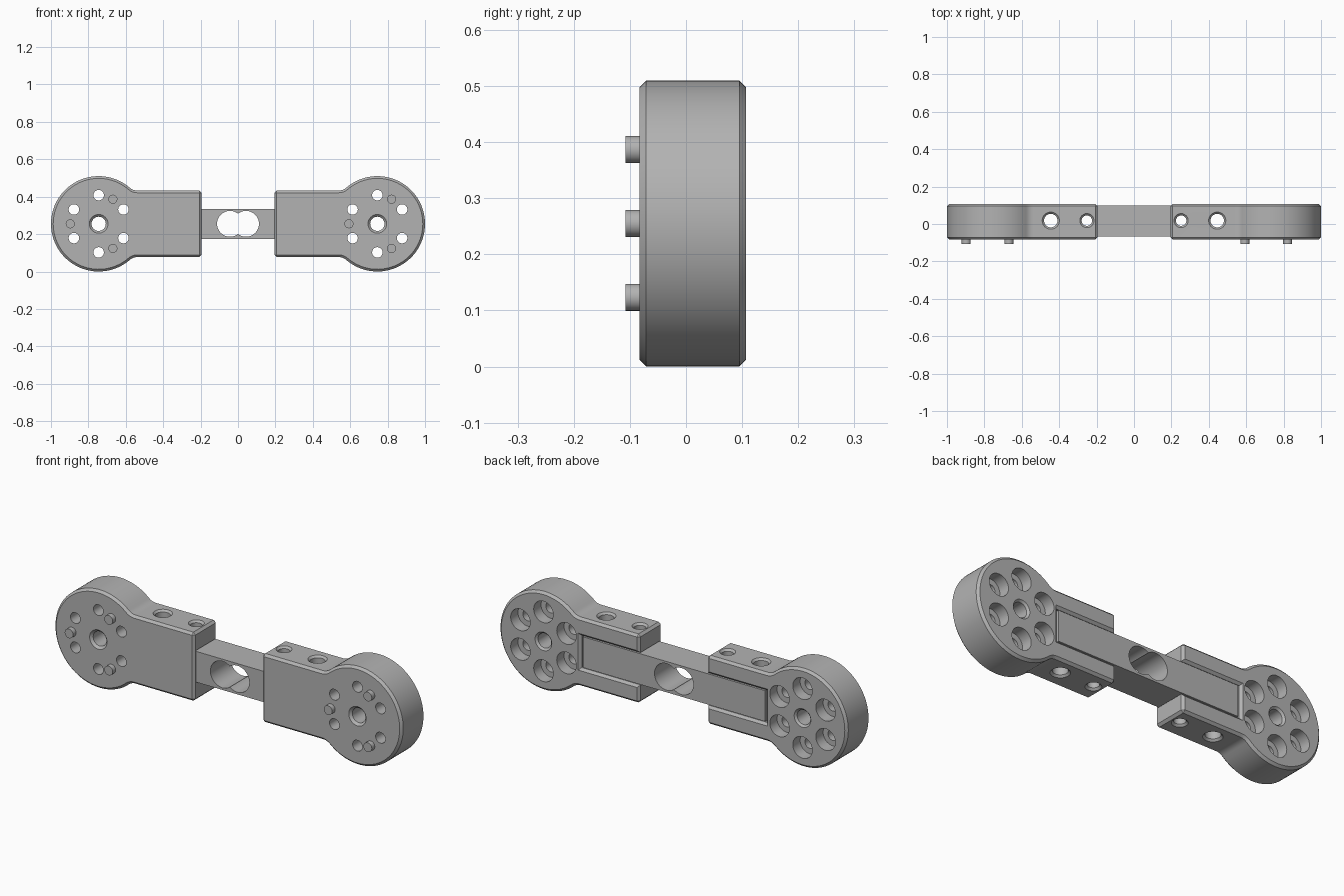
import bpy, bmesh
from math import sin, cos, pi, sqrt, atan2, radians
from mathutils import Vector

if "Cube" in bpy.data.objects:
    bpy.data.objects.remove(bpy.data.objects["Cube"], do_unlink=True)

grey = bpy.data.materials.new("plain_grey")
grey.use_nodes = True
grey.diffuse_color = (0.45, 0.45, 0.45, 1)
grey.node_tree.nodes["Principled BSDF"].inputs["Base Color"].default_value = (0.45, 0.45, 0.45, 1)

CX, CZ = 0.745, 0.255            # disc centre
R, HALF, FILLET = 0.255, 0.178, 0.06
FRONT, BACK = -0.083, 0.107
INNER = 0.195                    # inner end of each housing
FLOOR = -0.067                   # bottom of the bar slot
DRILL_Y = 0.018


def loft(bm, sections):
    """Closed solid through matching rings of points."""
    rings = [[bm.verts.new(p) for p in s] for s in sections]
    n = len(rings[0])
    for a, b in zip(rings, rings[1:]):
        for i in range(n):
            j = (i + 1) % n
            bm.faces.new((a[i], a[j], b[j], b[i]))
    bm.faces.new(rings[0])
    bm.faces.new(rings[-1][::-1])


def lathe(bm, centre, axis, profile, n=40):
    """Solid of revolution; profile holds (radius, position along axis)."""
    sections = []
    for r, t in profile:
        ring = []
        for i in range(n):
            a = 2 * pi * i / n
            off = (r * cos(a), t, r * sin(a)) if axis == "y" else (r * cos(a), r * sin(a), t)
            ring.append(Vector(centre) + Vector(off))
        sections.append(ring)
    loft(bm, sections)


def finish(bm, name):
    bmesh.ops.recalc_face_normals(bm, faces=bm.faces)
    mesh = bpy.data.meshes.new(name)
    bm.to_mesh(mesh)
    bm.free()
    mesh.materials.append(grey)
    ob = bpy.data.objects.new(name, mesh)
    bpy.context.collection.objects.link(ob)
    return ob


def activate(ob):
    bpy.ops.object.select_all(action="DESELECT")
    ob.select_set(True)
    bpy.context.view_layer.objects.active = ob


def cut(ob, bm):
    """Subtract a solid from an object and drop the cutter."""
    cutter = finish(bm, "cutter")
    cutter.hide_render = True
    mod = ob.modifiers.new("cut", "BOOLEAN")
    mod.operation, mod.solver, mod.object = "DIFFERENCE", "EXACT", cutter
    activate(ob)
    bpy.ops.object.modifier_apply(modifier=mod.name)
    bpy.data.objects.remove(cutter, do_unlink=True)


def smooth(ob):
    activate(ob)
    bpy.ops.object.shade_smooth_by_angle(angle=radians(30))


def chamfer(bm, size):
    edges = [e for e in bm.edges if e.calc_face_angle(0) > 0.6]
    bmesh.ops.bevel(bm, geom=edges, offset=size, segments=1, affect="EDGES")


def outline():
    """Disc with a filleted arm reaching toward -x, centred on the disc."""
    fx, fz = -sqrt((R + FILLET) ** 2 - (HALF + FILLET) ** 2), HALF + FILLET
    start = atan2(fz, fx)
    disc = [(R * cos(a), R * sin(a)) for a in
            (-start + 2 * start * i / 56 for i in range(57))]
    sweep = pi / 2 + (start - pi)
    blend = []
    for i in range(1, 7):
        a = start - pi - sweep * i / 6
        blend.append((fx + FILLET * cos(a), fz + FILLET * sin(a)))
    end = INNER - CX
    return disc + blend + [(end, HALF), (end, -HALF)] + [(x, -z) for x, z in reversed(blend)]


def drill_holes():
    """Vertical countersunk cross holes through housings and bar."""
    bm = bmesh.new()
    for s in (-1, 1):
        for x, r in ((0.445, 0.036), (0.252, 0.028)):
            rim = r + 0.01
            lathe(bm, (s * x, DRILL_Y, CZ), "z",
                  [(rim, -0.3), (rim, -HALF), (r, -HALF + 0.01),
                   (r, HALF - 0.01), (rim, HALF), (rim, 0.3)])
    return bm


def slot(s):
    """Open-ended pocket for the bar with a flared lip."""
    bm = bmesh.new()
    sections = []
    for y, g in ((FLOOR, 0), (BACK - 0.012, 0), (BACK, 0.012), (BACK + 0.03, 0.042)):
        x0, x1, h = 0.1, 0.533 + g, 0.084 + g
        sections.append([(s * x, y, CZ + z) for x, z in ((x0, -h), (x1, -h), (x1, h), (x0, h))])
    loft(bm, sections)
    return bm


def disc_holes(s):
    """Ring of counterbored holes around a chamfered centre hole."""
    bm = bmesh.new()
    for k in range(6):
        a = radians(30 + 60 * k)
        lathe(bm, (s * CX + 0.153 * cos(a), 0, CZ + 0.153 * sin(a)), "y",
              [(0.028, -0.2), (0.028, BACK - 0.06), (0.056, BACK - 0.06), (0.056, 0.2)])
    lathe(bm, (s * CX, 0, CZ), "y",
          [(0.05, -0.2), (0.05, FRONT), (0.038, FRONT + 0.012),
           (0.038, BACK - 0.01), (0.048, BACK), (0.048, 0.2)])
    return bm


for s, side in ((1, "left"), (-1, "right")):
    # Housing: disc and arm
    bm = bmesh.new()
    loft(bm, [[(s * (CX + x), y, CZ + z) for x, z in outline()] for y in (FRONT, BACK)])
    bmesh.ops.recalc_face_normals(bm, faces=bm.faces)
    chamfer(bm, 0.012)
    housing = finish(bm, side + "_housing")
    cut(housing, slot(s))
    cut(housing, disc_holes(s))
    cut(housing, drill_holes())
    smooth(housing)

    # Locating pins on the front
    bm = bmesh.new()
    for deg in (60, 180, 300):
        a = radians(deg)
        lathe(bm, (s * CX + 0.152 * cos(a), 0, CZ + 0.152 * sin(a)), "y",
              [(0.024, -0.108), (0.024, FRONT + 0.005)], 32)
    smooth(finish(bm, side + "_pins"))

# Connecting bar with a double round opening
bm = bmesh.new()
loft(bm, [[(x, y, CZ + z) for x, z in ((-0.524, -0.08), (0.524, -0.08), (0.524, 0.08), (-0.524, 0.08))]
          for y in (FLOOR, 0.099)])
bar = finish(bm, "connecting_bar")
for x in (-0.043, 0.043):
    bm = bmesh.new()
    lathe(bm, (x, 0, CZ), "y", [(0.069, -0.2), (0.069, 0.2)], 48)
    cut(bar, bm)
cut(bar, drill_holes())
smooth(bar)
